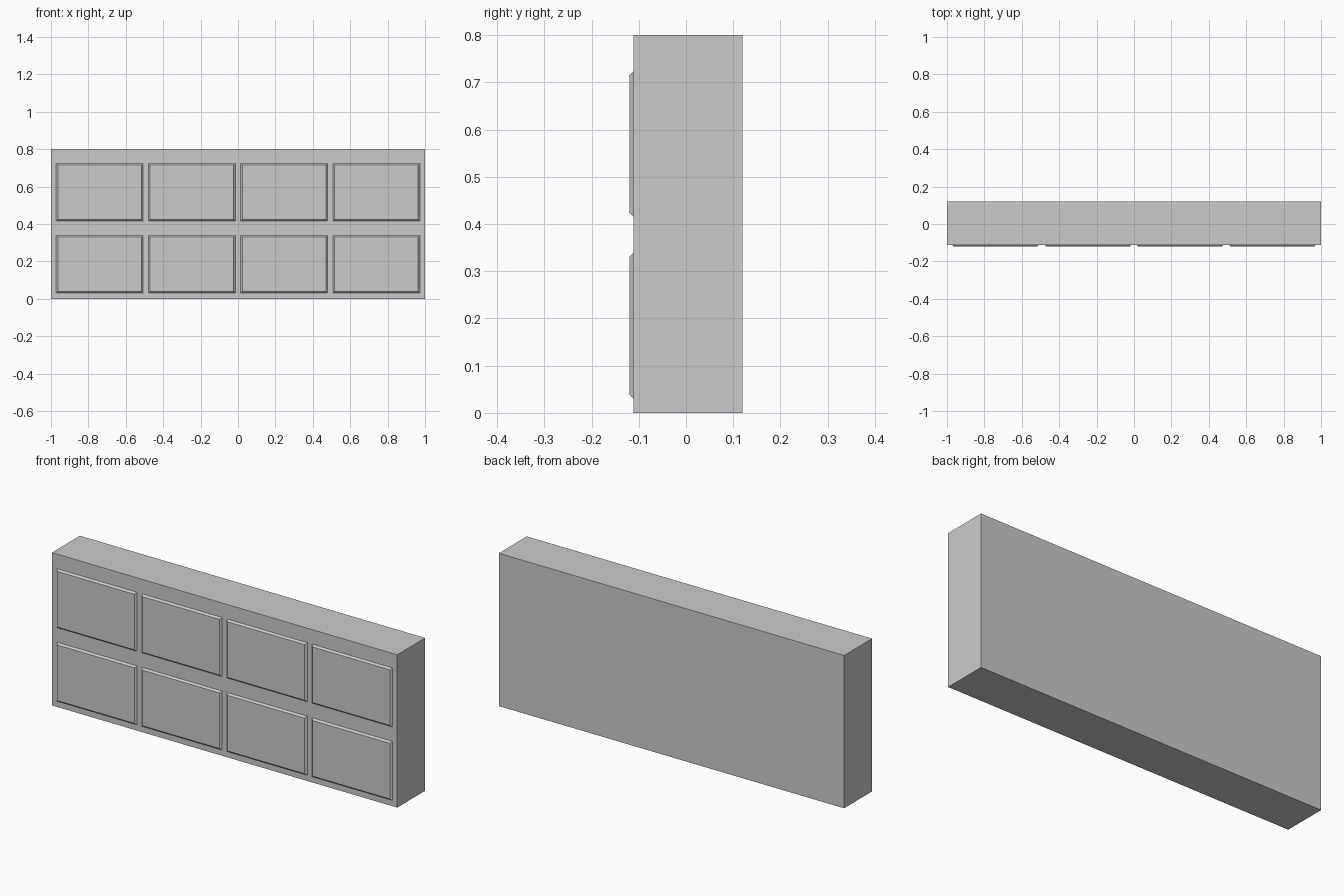
import bpy, bmesh

if "Cube" in bpy.data.objects:
    bpy.data.objects.remove(bpy.data.objects["Cube"])

FRONT, BACK, FACE = -0.111, 0.12, -0.12
W, H, CH = 0.465, 0.309, 0.009


def make_object(name, bm):
    bmesh.ops.recalc_face_normals(bm, faces=bm.faces)
    mesh = bpy.data.meshes.new(name)
    bm.to_mesh(mesh)
    bm.free()
    obj = bpy.data.objects.new(name, mesh)
    bpy.context.collection.objects.link(obj)
    return obj


def rect(bm, x, y, z, w, h):
    return [bm.verts.new((x + sx * w / 2, y, z + sz * h / 2))
            for sx, sz in ((-1, -1), (1, -1), (1, 1), (-1, 1))]


def block(name, x, z, back, front):
    # Joins two (y, width, height) rectangles into a closed block
    bm = bmesh.new()
    a = rect(bm, x, back[0], z, *back[1:])
    b = rect(bm, x, front[0], z, *front[1:])
    bm.faces.new(a)
    bm.faces.new(b)
    for i in range(4):
        j = (i + 1) % 4
        bm.faces.new((a[i], a[j], b[j], b[i]))
    return make_object(name, bm)


# Wall slab
block("wall_slab", 0, 0.4, (BACK, 2.0, 0.8), (FRONT, 2.0, 0.8))

# Raised panels with chamfered edges, four columns by two rows
for row, z in enumerate((0.1845, 0.5695)):
    for col in range(4):
        x = (col - 1.5) * 0.493
        block(f"raised_panel_{row + 1}_{col + 1}", x, z,
              (FRONT, W, H), (FACE, W - 2 * CH, H - 2 * CH))
